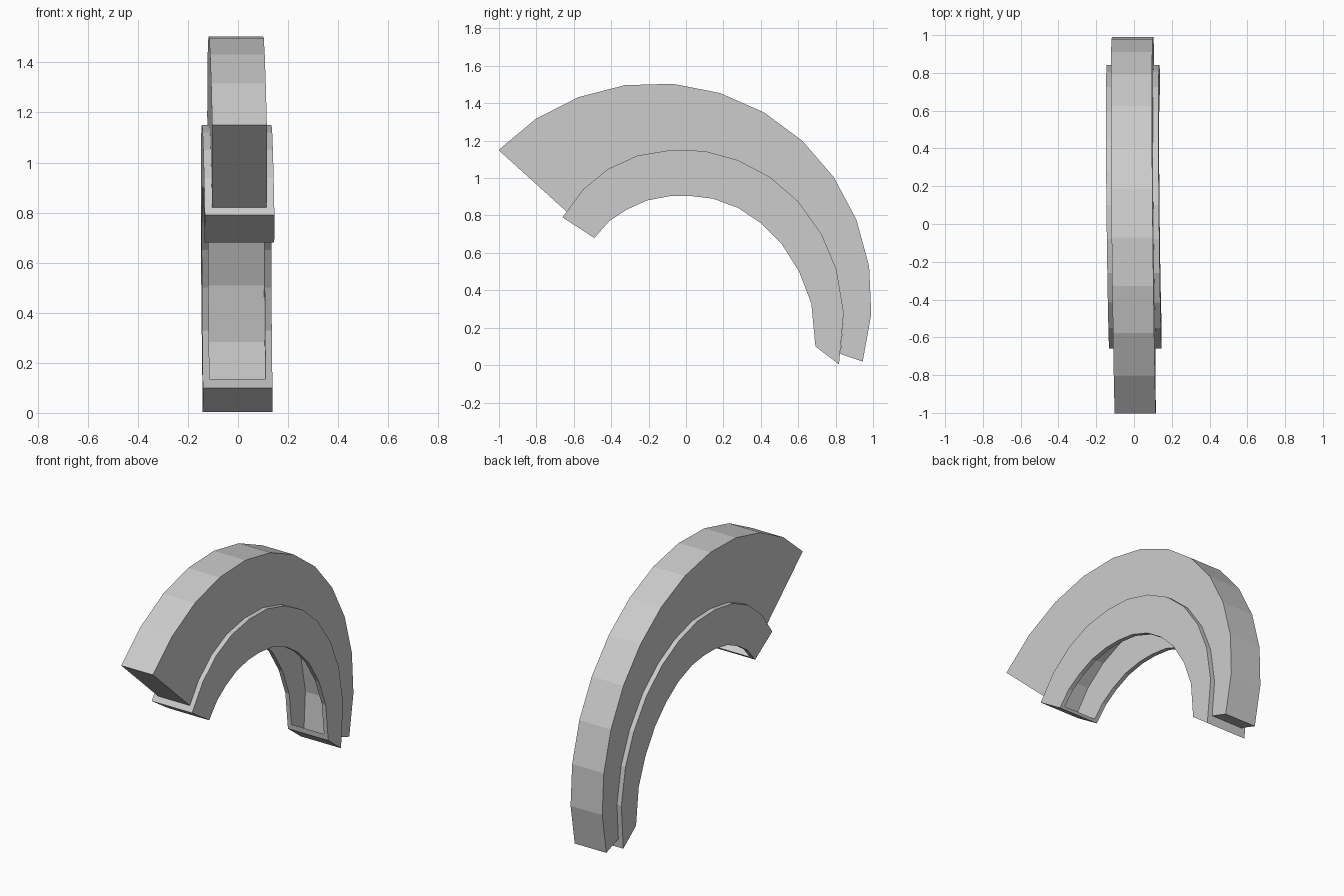
import bpy, bmesh, math

if "Cube" in bpy.data.objects:
    bpy.data.objects.remove(bpy.data.objects["Cube"])

# Channel side profile (y, z): outer rim and inner rim, front to back
RIM_OUT = [(-.66, .79), (-.55, .94), (-.415, 1.05), (-.26, 1.12), (-.08, 1.15),
           (.10, 1.145), (.28, 1.095), (.45, 1.005), (.60, .875), (.725, .70),
           (.805, .51), (.843, .28), (.818, .004)]
RIM_IN = [(-.49, .68), (-.41, .77), (-.32, .83), (-.21, .88), (-.09, .903),
          (.02, .905), (.145, .89), (.28, .84), (.40, .76), (.51, .65),
          (.605, .50), (.67, .33), (.692, .10)]


def mix(a, b, t):
    return (a[0] + (b[0] - a[0]) * t, a[1] + (b[1] - a[1]) * t)


def loft(name, sections):
    """Skin a row of closed cross-sections of (x, y, z) and cap both ends."""
    bm = bmesh.new()
    # the whole model leans very slightly in x
    rows = [[bm.verts.new((x + .008 - .012 * y - .012 * z, y, z))
             for x, y, z in s] for s in sections]
    n = len(rows[0])
    for a, b in zip(rows, rows[1:]):
        for i in range(n):
            j = (i + 1) % n
            bm.faces.new((a[i], a[j], b[j], b[i]))
    bm.faces.new(rows[0][::-1])
    bm.faces.new(rows[-1])
    bmesh.ops.remove_doubles(bm, verts=bm.verts, dist=1e-5)
    bmesh.ops.recalc_face_normals(bm, faces=bm.faces)
    mesh = bpy.data.meshes.new(name)
    bm.to_mesh(mesh)
    bm.free()
    ob = bpy.data.objects.new(name, mesh)
    bpy.context.collection.objects.link(ob)
    return ob


# Outer arch: solid tapering band on a circular arc
W = .109
base = [(-.638, .82)] + RIM_OUT[1:-1] + [(.825, .06)]
sections = []
for k, (y, z) in enumerate(base):
    a = math.radians(136.3 - k * 152.9 / 12)
    Y, Z = -.165 + 1.158 * math.cos(a), .35 + 1.158 * math.sin(a)
    sections.append([(-W, Y, Z), (W, Y, Z), (W, y, z), (-W, y, z)])
loft("outer_arch", sections)


# Inner channel: pocket open towards the centre, closed at both ends
def u_section(o, i, depth):
    w, p = .139, .112
    f = mix(i, o, depth)
    return [(-w, *o), (w, *o), (w, *i), (p, *i), (p, *f), (-p, *f), (-p, *i), (-w, *i)]


stations = list(zip(RIM_OUT, RIM_IN))
DEEP, CAP = .93, .15
sections = []
for k, (o, i) in enumerate(stations):
    if k in (0, len(stations) - 1):
        o2, i2 = stations[1 if k == 0 else k - 1]
        no, ni = mix(o, o2, CAP), mix(i, i2, CAP)
        end = [u_section(o, i, 0), u_section(no, ni, 0), u_section(no, ni, DEEP)]
        sections += end if k == 0 else end[::-1]
    else:
        sections.append(u_section(o, i, DEEP))
loft("inner_channel", sections)
